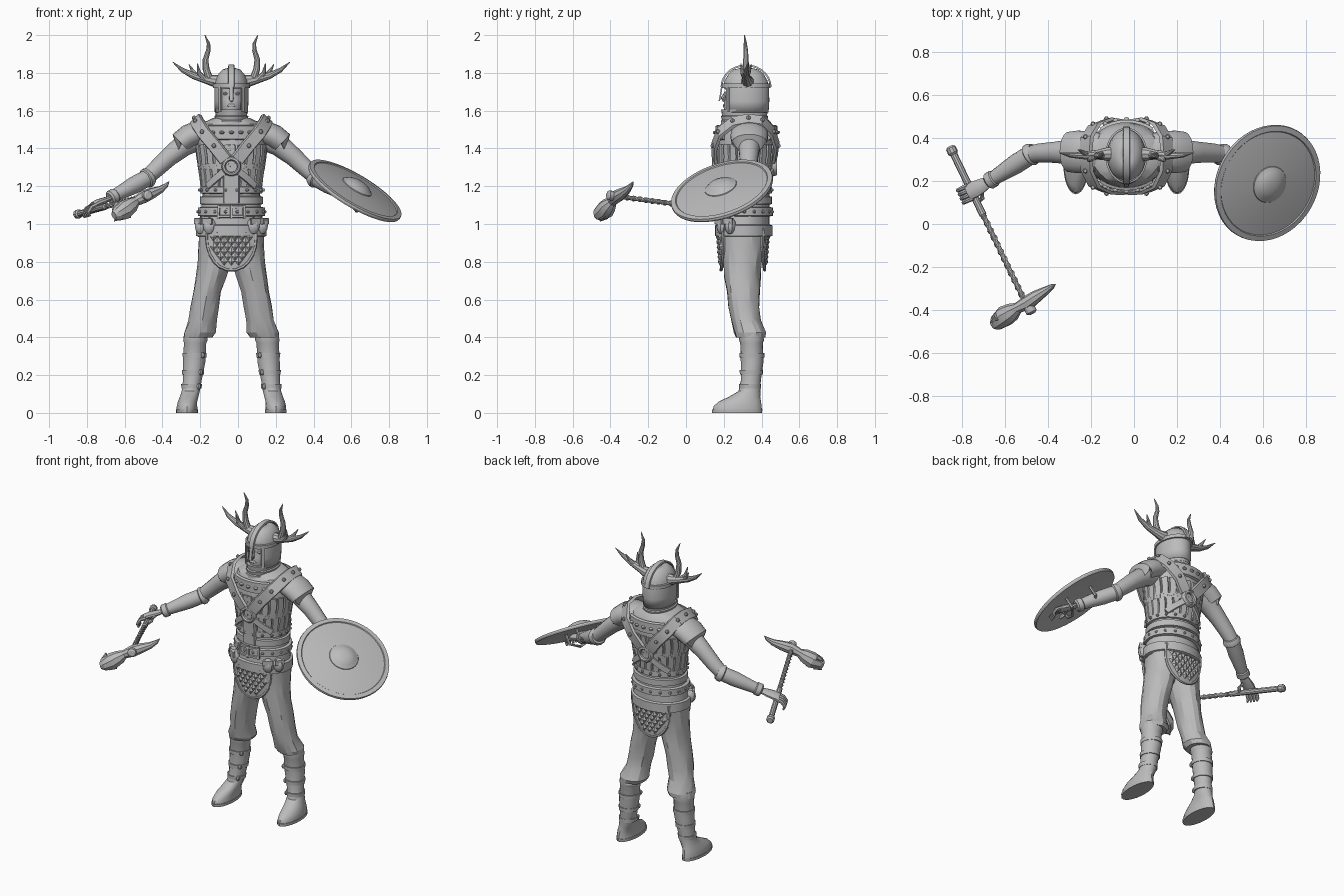
import bpy, bmesh, random
from math import sin, cos, pi, radians
from mathutils import Vector, Matrix

random.seed(4)
if "Cube" in bpy.data.objects:
    bpy.data.objects.remove(bpy.data.objects["Cube"])

CENTRE = Vector((-0.035, 0, 0))  # the body stands a little off the origin
grey = bpy.data.materials.new("plain grey")
grey.use_nodes = True
grey.diffuse_color = (0.5, 0.5, 0.5, 1)
grey.node_tree.nodes["Principled BSDF"].inputs["Base Color"].default_value = (0.5, 0.5, 0.5, 1)


def finish(name, bm, side=1, angle=32):
    """Turn a bmesh into a shaded object, flipped in x for side -1."""
    for v in bm.verts:
        v.co.x *= side
        v.co += CENTRE
    bmesh.ops.recalc_face_normals(bm, faces=bm.faces[:])
    mesh = bpy.data.meshes.new(name)
    bm.to_mesh(mesh)
    bm.free()
    mesh.materials.append(grey)
    ob = bpy.data.objects.new(name, mesh)
    bpy.context.collection.objects.link(ob)
    bpy.ops.object.select_all(action='DESELECT')
    ob.select_set(True)
    bpy.context.view_layer.objects.active = ob
    bpy.ops.object.shade_smooth_by_angle(angle=radians(angle))
    return ob


def skin(bm, rings, closed=False, cap=True):
    rows = [[bm.verts.new(p) for p in ring] for ring in rings]
    n = len(rows[0])
    for i in range(len(rows) - (0 if closed else 1)):
        a, b = rows[i], rows[(i + 1) % len(rows)]
        for j in range(n):
            bm.faces.new((a[j], a[(j + 1) % n], b[(j + 1) % n], b[j]))
    if cap and not closed:
        bm.faces.new(rows[0])
        bm.faces.new(rows[-1])


def loft(bm, stations, n=20, jitter=0.0, cap=True):
    """Level elliptical rings: x, y, z, x radius, y radius."""
    rings = []
    for x, y, z, rx, ry in stations:
        ring = []
        for j in range(n):
            a, k = 2 * pi * j / n, 1 + random.uniform(-jitter, jitter)
            ring.append(Vector((x + rx * k * sin(a), y - ry * k * cos(a), z)))
        rings.append(ring)
    skin(bm, rings, cap=cap)


def tube(bm, pts, radii, n=10, flat=1.0):
    """Round or flattened tube square to its path."""
    pts, rings = [Vector(p) for p in pts], []
    for i, p in enumerate(pts):
        t = (pts[min(i + 1, len(pts) - 1)] - pts[max(i - 1, 0)]).normalized()
        ref = Vector((0, 1, 0)) if abs(t.y) < 0.85 else Vector((0, 0, 1))
        u = t.cross(ref).normalized()
        v = u.cross(t)
        r = radii[i] if isinstance(radii, (list, tuple)) else radii
        rings.append([p + (u * cos(2 * pi * j / n) * flat + v * sin(2 * pi * j / n)) * r
                      for j in range(n)])
    skin(bm, rings)


def lathe(bm, profile, centre, axis, n=32):
    """Turn (radius, height) pairs about an axis."""
    turn = Vector((0, 0, 1)).rotation_difference(Vector(axis)).to_matrix()
    skin(bm, [[Vector(centre) + turn @ Vector((r * cos(2 * pi * j / n), r * sin(2 * pi * j / n), h))
               for j in range(n)] for r, h in profile])


def strip(bm, pts, normals, width, thick, closed=False):
    """Flat strap with a square section."""
    rings, n = [], len(pts)
    for i, p in enumerate(pts):
        a = pts[(i - 1) % n] if closed else pts[max(i - 1, 0)]
        b = pts[(i + 1) % n] if closed else pts[min(i + 1, n - 1)]
        s = (b - a).cross(normals[i]).normalized() * width / 2
        up = normals[i] * thick
        rings.append([p - s, p + s, p + s * 0.85 + up, p - s * 0.85 + up])
    skin(bm, rings, closed)


def ball(bm, centre, size, seg=10):
    m = Matrix.Translation(centre) @ Matrix.Diagonal((*size, 1))
    bmesh.ops.create_uvsphere(bm, u_segments=seg, v_segments=seg // 2 + 1, radius=1, matrix=m)


# Torso: height, y centre, x radius, y radius
TORSO = [(0.93, .305, .175, .138), (1.0, .305, .172, .138), (1.1, .31, .155, .132),
         (1.2, .31, .152, .132), (1.3, .31, .168, .142), (1.4, .315, .182, .15),
         (1.47, .32, .185, .15), (1.53, .32, .16, .135), (1.56, .32, .1, .11)]


def surf(deg, z, off=0.0):
    """Point and outward direction on the torso; zero degrees is the front."""
    k = max(i for i in range(len(TORSO) - 1) if TORSO[i][0] <= z)
    a, b = Vector(TORSO[k]), Vector(TORSO[k + 1])
    _, cy, rx, ry = a.lerp(b, (z - a[0]) / (b[0] - a[0]))
    t = radians(deg)
    n = Vector((sin(t) / rx, -cos(t) / ry, 0)).normalized()
    return Vector((rx * sin(t), cy - ry * cos(t), z)) + n * off, n


def wrap(bm, path, width, thick, off=0.0, closed=False):
    pairs = [surf(d, z, off) for d, z in path]
    strip(bm, [p for p, _ in pairs], [n for _, n in pairs], width, thick, closed)


bm = bmesh.new()
loft(bm, [(0, cy, z, rx, ry) for z, cy, rx, ry in TORSO], 28, 0.015)
finish("torso", bm)

# Two rows of hanging leather strips
bm = bmesh.new()
for top, bottom, shift in ((1.42, 1.29, 0), (1.32, 1.19, 8)):
    for d in range(0, 360, 16):
        wrap(bm, [(d + shift, top), (d + shift + 2, (top + bottom) / 2), (d + shift, bottom)], .04, .009)
finish("mail_strips", bm)

# Stacked belts and the flared hem
for name, z, height, thick in (("hem_band", .965, .065, .014), ("main_belt", 1.065, .05, .018),
                               ("upper_belt", 1.125, .045, .013), ("waist_band", 1.18, .04, .012)):
    bm = bmesh.new()
    wrap(bm, [(d, z) for d in range(0, 360, 12)], height, thick, closed=True)
    finish(name, bm)
bm = bmesh.new()
for d in range(10, 360, 20):
    for z in (1.065, 1.18):
        ball(bm, surf(d, z, .016)[0], (.009, .009, .009), 8)
finish("belt_studs", bm)

# Buckles, pouches and the central cloth
bm = bmesh.new()
for z in (1.04, 1.09):
    wrap(bm, [(d, z) for d in (-22, -8, 8, 22)], .014, .012, .016)
for d in (-22, 0, 22):
    wrap(bm, [(d, 1.03), (d, 1.1)], .014, .014, .016)
finish("belt_buckle", bm)
bm = bmesh.new()
wrap(bm, [(0, 1.26), (0, 1.18), (0, 1.11)], .09, .018)
finish("front_cloth", bm)
bm = bmesh.new()
for d in (-62, -40, 40, 62):
    ball(bm, surf(d, .99, .01)[0], (.035, .03, .045))
    wrap(bm, [(d - 9, 1.015), (d + 9, 1.015)], .035, .012, .03)
finish("belt_pouches", bm)

# Scaled flaps at the front and back
for name, y0, out in (("front_flap", .178, -1), ("back_flap", .425, 1)):
    def half_width(z):
        return .13 * min(1, max(0, 1 - ((.92 - z) / .165) ** 2) ** .5) if z < .92 else .13

    def flap_point(x, z, lift=0.0):
        return Vector((x, y0 + out * (lift - 1.5 * x * x) - out * .08 * (.95 - z), z))
    bm = bmesh.new()
    levels = [.98, .92, .88, .84, .80, .775, .757]
    skin(bm, [[flap_point(half_width(z) * u, z, h) for u, h in
               ((-1, 0), (0, 0), (1, 0), (1, .012), (.5, .012), (0, .012), (-.5, .012), (-1, .012))]
              for z in levels])
    for row in range(8):
        z = .96 - row * .026
        for col in range(-3, 4):
            x = (col + row % 2 / 2) * .038
            if abs(x) + .02 < half_width(z - .02):
                tip = bm.verts.new(flap_point(x, z - .006, .022))
                ring = [bm.verts.new(flap_point(x + a, z + b, .011))
                        for a, b in ((0, .026), (.019, 0), (0, -.026), (-.019, 0))]
                for j in range(4):
                    bm.faces.new((tip, ring[j], ring[(j + 1) % 4]))
    edge = [(half_width(z), z) for z in levels]
    edge += [(-x, z) for x, z in reversed(edge)]
    tube(bm, [flap_point(x, z, .008) for x, z in edge], .009, 6)
    finish(name, bm)

# Chest harness with rings, shoulder straps and bib plates
bm = bmesh.new()
studs = bmesh.new()
heart = Vector((0, .315, 1.36))
for s in (-1, 1):
    pts = [Vector((x * s, y, z)) for x, y, z in ((.03, .158, 1.34), (.085, .156, 1.41), (.145, .18, 1.48),
           (.18, .25, 1.535), (.185, .33, 1.55), (.18, .4, 1.54), (.145, .455, 1.48), (.085, .475, 1.41), (.03, .462, 1.34))]
    nor = [(p - heart).normalized() for p in pts]
    strip(bm, pts, nor, .075, .016)
    for p, n in zip(pts[1:-1], nor[1:-1]):
        ball(studs, p + n * .017, (.012, .012, .012), 8)
    for base in (0, 180):
        wrap(bm, [(base + s * d, z) for d, z in ((12, 1.28), (30, 1.24), (50, 1.2))], .04, .014, .006)
for base in (0, 180):
    wrap(bm, [(base + d, 1.485) for d in range(-40, 41, 10)], .08, .014, .004)
    for d in (-30, -15, 0, 15, 30):
        ball(studs, surf(base + d, 1.485, .02)[0], (.014, .012, .009), 8)
    p, n = surf(base, 1.305)
    lathe(bm, [(.03, .008), (.03, .022), (.036, .03), (.046, .028), (.052, .018), (.052, 0)], p, n, 24)
finish("chest_harness", bm)
finish("harness_studs", studs)

# Neck guard, face and helmet
bm = bmesh.new()
loft(bm, [(0, .315, 1.49, .125, .135), (0, .31, 1.53, .094, .126), (0, .31, 1.545, .094, .126),
          (0, .31, 1.55, .086, .12), (0, .31, 1.57, .09, .125), (0, .31, 1.575, .083, .119), (0, .31, 1.605, .087, .124)], 28)
finish("neck_guard", bm)
bm = bmesh.new()
loft(bm, [(0, .29, 1.58, .05, .08), (0, .29, 1.62, .065, .092), (0, .30, 1.66, .075, .094),
          (0, .305, 1.69, .077, .092), (0, .305, 1.75, .08, .1)], 20)
tube(bm, [(0, .212, 1.70), (0, .196, 1.665), (0, .204, 1.65)], [.007, .013, .008], 8)
for s in (-1, 1):
    ball(bm, (s * .031, .222, 1.69), (.015, .009, .008))
ball(bm, (0, .202, 1.628), (.026, .007, .008))
finish("face", bm)
bm = bmesh.new()
loft(bm, [(0, .315, 1.59, .088, .122), (0, .317, 1.65, .09, .124), (0, .318, 1.72, .09, .122),
          (0, .318, 1.76, .084, .113), (0, .318, 1.795, .068, .092), (0, .318, 1.818, .046, .064),
          (0, .318, 1.828, .012, .018)], 36, cap=False)
opening = [f for f in bm.faces if f.calc_center_median().z < 1.72
           and f.calc_center_median().y < .315 - .122 * cos(radians(38))]
bmesh.ops.delete(bm, geom=opening, context='FACES')
helmet = finish("helmet", bm)
shell = helmet.modifiers.new("thickness", 'SOLIDIFY')
shell.thickness = .01

bm = bmesh.new()
ridge = [Vector((0, .318 - .125 * cos(pi * k / 14), 1.725 + .11 * sin(pi * k / 14))) for k in range(15)]
strip(bm, ridge, [(p - Vector((0, .318, 1.72))).normalized() for p in ridge], .034, .01)
turns = [2 * pi * k / 32 for k in range(32)]
strip(bm, [Vector((.089 * sin(a), .318 - .121 * cos(a), 1.732)) for a in turns],
      [Vector((sin(a), -cos(a), 0)) for a in turns], .026, .009, True)
strip(bm, [Vector((0, .195, 1.74)), Vector((0, .188, 1.69)), Vector((0, .18, 1.65))], [Vector((0, -1, 0))] * 3, .022, .008)
for s in (-1, 1):
    a = radians(40 * s)
    strip(bm, [Vector((.09 * sin(a), .317 - .123 * cos(a), z)) for z in (1.595, 1.725)],
          [Vector((sin(a), -cos(a), 0))] * 2, .02, .008)
finish("helmet_bands", bm)

# Paired parts
for side, s in (("left", 1), ("right", -1)):
    bm = bmesh.new()  # antler beam with its tines
    tube(bm, [(.07, .325, 1.755), (.09, .325, 1.757), (.13, .322, 1.765), (.2, .318, 1.785), (.26, .32, 1.815), (.31, .33, 1.857)],
         [.034, .032, .024, .018, .012, .002])
    tube(bm, [(.115, .32, 1.765), (.134, .318, 1.82), (.137, .317, 1.87), (.122, .317, 1.92), (.121, .314, 1.955), (.14, .31, 2.0)],
         [.02, .018, .015, .012, .009, .002])
    tube(bm, [(.14, .315, 1.765), (.172, .3, 1.8), (.18, .29, 1.85)], [.016, .012, .002], 8)
    tube(bm, [(.18, .32, 1.78), (.205, .335, 1.81), (.225, .345, 1.845)], [.015, .01, .002], 8)
    finish(side + "_antler", bm, s)

    bm = bmesh.new()
    tube(bm, [(.11, .335, 1.49), (.17, .335, 1.485), (.225, .335, 1.462), (.268, .335, 1.43), (.262, .335, 1.427)],
         [.085, .098, .1, .094, .08], 18, .66)
    finish(side + "_shoulder_pad", bm, s)
    bm = bmesh.new()
    tube(bm, [(.15, .335, 1.46), (.25, .335, 1.42), (.33, .333, 1.355), (.40, .33, 1.29), (.46, .32, 1.235)],
         [.062, .06, .05, .045, .04], 14)
    finish(side + "_upper_arm", bm, s)
    bm = bmesh.new()
    a, b = Vector((.425, .335, 1.255)), Vector((.645, .195, 1.135))
    steps = ((0, .043), (.06, .053), (.12, .053), (.14, .045), (.4, .046), (.85, .034), (.87, .04), (.97, .04), (1, .03))
    tube(bm, [a.lerp(b, t) for t, _ in steps], [r for _, r in steps], 14)
    finish(side + "_bracer", bm, s)

    bm = bmesh.new()  # hand curled round a grip
    tube(bm, [(.635, .2, 1.14), (.67, .18, 1.125), (.705, .162, 1.112), (.735, .145, 1.098)], [.024, .034, .04, .036], 10, .5)
    along, reach = Vector((-.42, -.9, .12)), Vector((.82, -.4, -.4))
    for k in (-1.5, -.5, .5, 1.5):
        p = Vector((.725, .15, 1.1)) + along * k * .021
        tube(bm, [p, p + reach * .035, p + reach * .055 - Vector((0, 0, .02)), p + reach * .045 - Vector((0, 0, .045))],
             [.012, .011, .01, .006], 7)
    tube(bm, [(.67, .16, 1.12), (.67, .12, 1.1), (.69, .1, 1.075)], [.014, .012, .007], 7)
    finish(side + "_hand", bm, s)

    bm = bmesh.new()
    loft(bm, [(.08, .305, .97, .092, .12), (.083, .303, .88, .092, .112), (.09, .3, .8, .086, .1), (.108, .3, .72, .08, .094),
              (.128, .302, .64, .075, .087), (.142, .308, .56, .074, .08), (.153, .318, .49, .074, .076),
              (.166, .338, .425, .087, .084), (.175, .342, .4, .078, .076)], 16, .05)
    finish(side + "_trouser_leg", bm, s, 20)
    bm = bmesh.new()
    loft(bm, [(.188, .345, .43, .06, .06), (.19, .347, .385, .066, .066), (.192, .347, .37, .06, .06), (.197, .35, .27, .06, .06),
              (.207, .343, .17, .05, .053), (.215, .336, .115, .049, .058), (.224, .31, .085, .05, .083),
              (.232, .285, .06, .052, .112), (.235, .273, .035, .055, .127), (.235, .272, .015, .056, .13)], 18)
    finish(side + "_boot", bm, s)
    bm = bmesh.new()
    loft(bm, [(.235, .271, 0, .057, .132), (.235, .271, .018, .058, .133)], 24)
    finish(side + "_boot_sole", bm, s)
    bm = bmesh.new()
    for z, x, y, r in ((.14, .211, .339, .054), (.215, .203, .346, .058), (.305, .195, .349, .063)):
        loft(bm, [(x, y, z - .012, r, r + .003), (x, y, z + .012, r + .002, r + .004)], 18)
        ball(bm, (x - r * .7, y - r * .75, z), (.012, .012, .016), 8)
    finish(side + "_boot_straps", bm, s)

# Round shield with raised rim and boss, and the grips behind
face = Vector((.49, -.28, .82)).normalized()
hub = Vector((.655, .19, 1.178))
bm = bmesh.new()
lathe(bm, [(.02, .008), (.24, -.01), (.277, -.014), (.281, -.004), (.279, .006), (.254, .009), (.25, .004),
           (.17, .016), (.088, .022), (.086, .026), (.08, .028), (.066, .04), (.04, .051), (.015, .055)], hub, face, 48)
finish("shield", bm)
bm = bmesh.new()
across = face.cross(Vector((.8, -.45, -.35))).normalized()
length = across.cross(face)
for d in (-.1, .07):
    tube(bm, [hub + length * d + across * .07 * u - face * h
              for u, h in ((-1, 0), (-.9, .06), (0, .085), (.9, .06), (1, 0))], .009, 6)
finish("shield_grips", bm)

# War hammer: shaft, twisted wrap, grip and head
a, b = Vector((-.82, .36, 1.05)), Vector((-.455, -.395, 1.15))
bm = bmesh.new()
tube(bm, [a.lerp(b, t) for t in (0, .01, .04, .05, .42, .43, 1)], [.016, .024, .024, .017, .017, .011, .011], 10)
axis = (b - a).normalized()
u = axis.cross(Vector((0, 0, 1))).normalized()
v = axis.cross(u)
for phase in (0, pi):
    tube(bm, [a.lerp(b, .43 + .5 * k / 60) + (u * cos(k * .6 + phase) + v * sin(k * .6 + phase)) * .01
              for k in range(61)], .006, 5)
finish("hammer_shaft", bm)
bm = bmesh.new()
tube(bm, [(-.622, -.472, 1.045), (-.605, -.46, 1.052), (-.565, -.428, 1.075), (-.53, -.408, 1.1), (-.505, -.39, 1.12),
          (-.46, -.367, 1.145), (-.42, -.338, 1.163), (-.375, -.31, 1.182), (-.345, -.29, 1.205), (-.33, -.28, 1.225)],
     [.02, .038, .05, .042, .026, .035, .03, .02, .012, .002], 9)
for dx, dz in ((-.02, -.028), (.025, -.02), (-.03, .03)):
    tube(bm, [(-.57 + dx, -.43, 1.07 + dz), (-.6 + dx, -.455, 1.045 + dz)], [.022, .004], 6)
lathe(bm, [(.018, -.03), (.026, -.02), (.026, .045), (.016, .052)], (-.46, -.37, 1.147), axis, 12)
finish("hammer_head", bm, angle=25)
